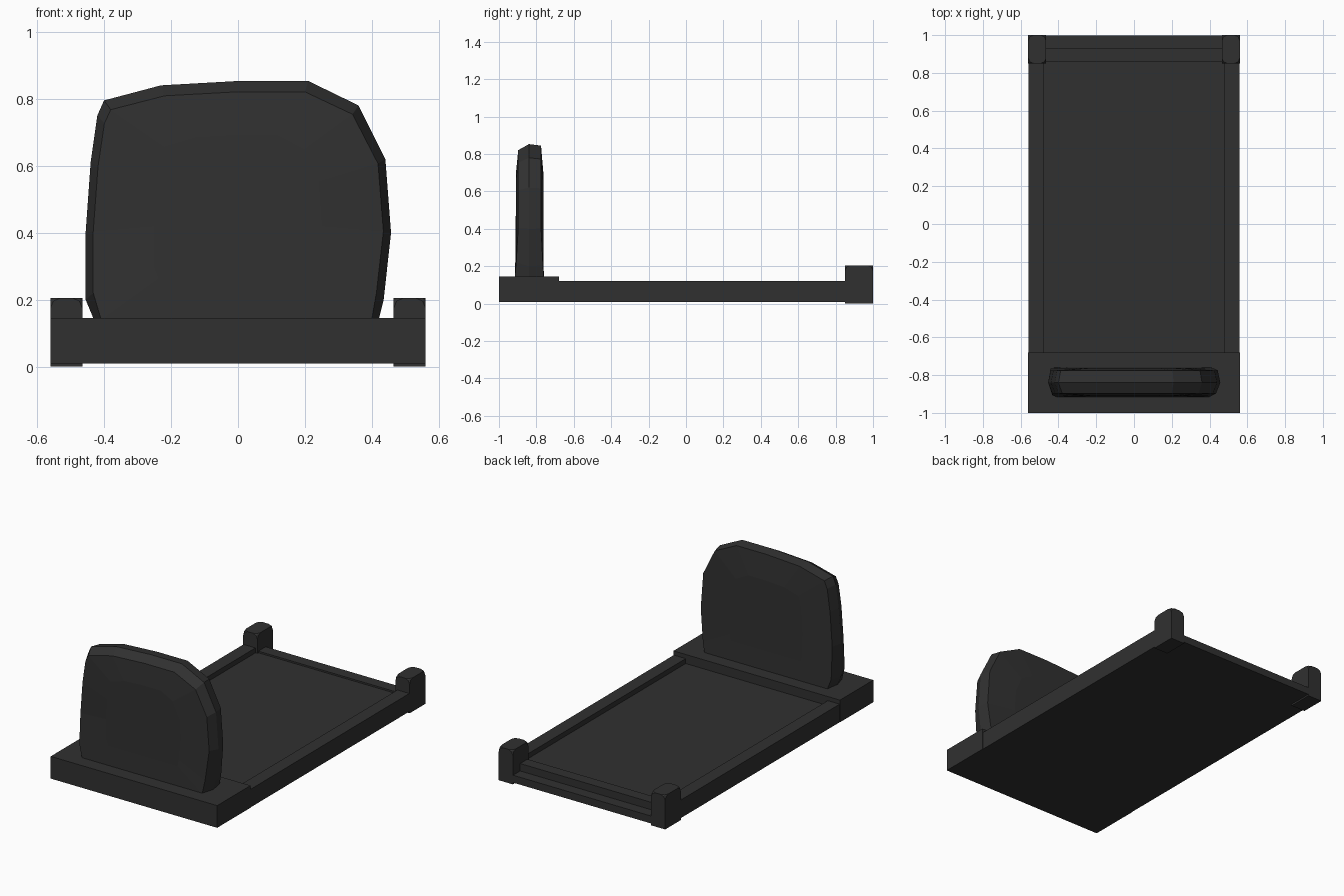
import bpy, bmesh
from mathutils import Vector

cube = bpy.data.objects.get("Cube")
if cube:
    bpy.data.objects.remove(cube, do_unlink=True)

# Dark granite, used everywhere
stone = bpy.data.materials.new("dark_granite")
stone.use_nodes = True
colour = (0.03, 0.03, 0.03, 1)
stone.diffuse_color = colour
stone.node_tree.nodes["Principled BSDF"].inputs["Base Color"].default_value = colour


def finish(name, bm):
    bmesh.ops.recalc_face_normals(bm, faces=bm.faces)
    mesh = bpy.data.meshes.new(name)
    bm.to_mesh(mesh)
    bm.free()
    mesh.materials.append(stone)
    obj = bpy.data.objects.new(name, mesh)
    bpy.context.collection.objects.link(obj)
    return obj


def box(name, x, y, z, corner_cut=0):
    """Box from ranges, optionally with its top corners cut off."""
    bm = bmesh.new()
    bmesh.ops.create_cube(bm, size=1)
    for v in bm.verts:
        v.co = [r[0] if c < 0 else r[1] for c, r in zip(v.co, (x, y, z))]
    if corner_cut:
        top = [v for v in bm.verts if v.co.z > z[0] + 0.01]
        bmesh.ops.bevel(bm, geom=top, offset=corner_cut, segments=2,
                        profile=0.5, affect='VERTICES')
    return finish(name, bm)


# Base: plinth, sunken slab, stepped foot beam
box("plinth", (-0.56, 0.56), (-1, -0.68), (0.01, 0.145))
box("slab", (-0.48, 0.48), (-0.68, 0.865), (0.01, 0.09))
box("foot_beam_upper", (-0.47, 0.47), (0.86, 0.93), (0.01, 0.1))
box("foot_beam_lower", (-0.47, 0.47), (0.93, 0.998), (0.01, 0.055))

# Side rails and foot posts, mirrored
for side, s in (("left", 1), ("right", -1)):
    rail_x = sorted((s * 0.478, s * 0.558))
    post_x = sorted((s * 0.465, s * 0.56))
    box(side + "_rail", rail_x, (-0.68, 0.85), (0.01, 0.12))
    box(side + "_post", post_x, (0.85, 1), (0, 0.205), corner_cut=0.03)

# Headstone: rough outline of the widest section
outline = [(-0.43, 0.14), (-0.455, 0.2), (-0.455, 0.4), (-0.44, 0.61),
           (-0.42, 0.75), (-0.4, 0.795), (-0.23, 0.84), (0, 0.853),
           (0.21, 0.853), (0.36, 0.78), (0.44, 0.62), (0.457, 0.4),
           (0.435, 0.2), (0.42, 0.14)]
centre = Vector((0, 0.45))


def headstone_ring(bm, y, scale_x, scale_z, flare):
    ring = []
    for x, z in outline:
        px = centre.x + (x - centre.x) * scale_x
        pz = max(0.14, centre.y + (z - centre.y) * scale_z)
        if z < 0.15:
            pz = 0.14 if scale_x > 0.8 else pz
        near_foot = max(0, 1 - (pz - 0.14) / 0.2)
        ring.append(bm.verts.new((px, y + flare * near_foot, pz)))
    return ring


# Sections from front to back: depth, width, height, spread at the foot
sections = [(-0.91, 0.55, 0.6, -0.004), (-0.897, 0.95, 0.92, -0.018),
            (-0.84, 1, 1, 0), (-0.775, 0.97, 0.98, 0.015),
            (-0.762, 0.55, 0.6, -0.003)]
bm = bmesh.new()
rings = [headstone_ring(bm, *s) for s in sections]
n = len(outline)
for a, b in zip(rings, rings[1:]):
    for i in range(n):
        j = (i + 1) % n
        bm.faces.new((a[i], a[j], b[j], b[i]))
bm.faces.new(rings[0])
bm.faces.new(rings[-1])
finish("headstone", bm)
